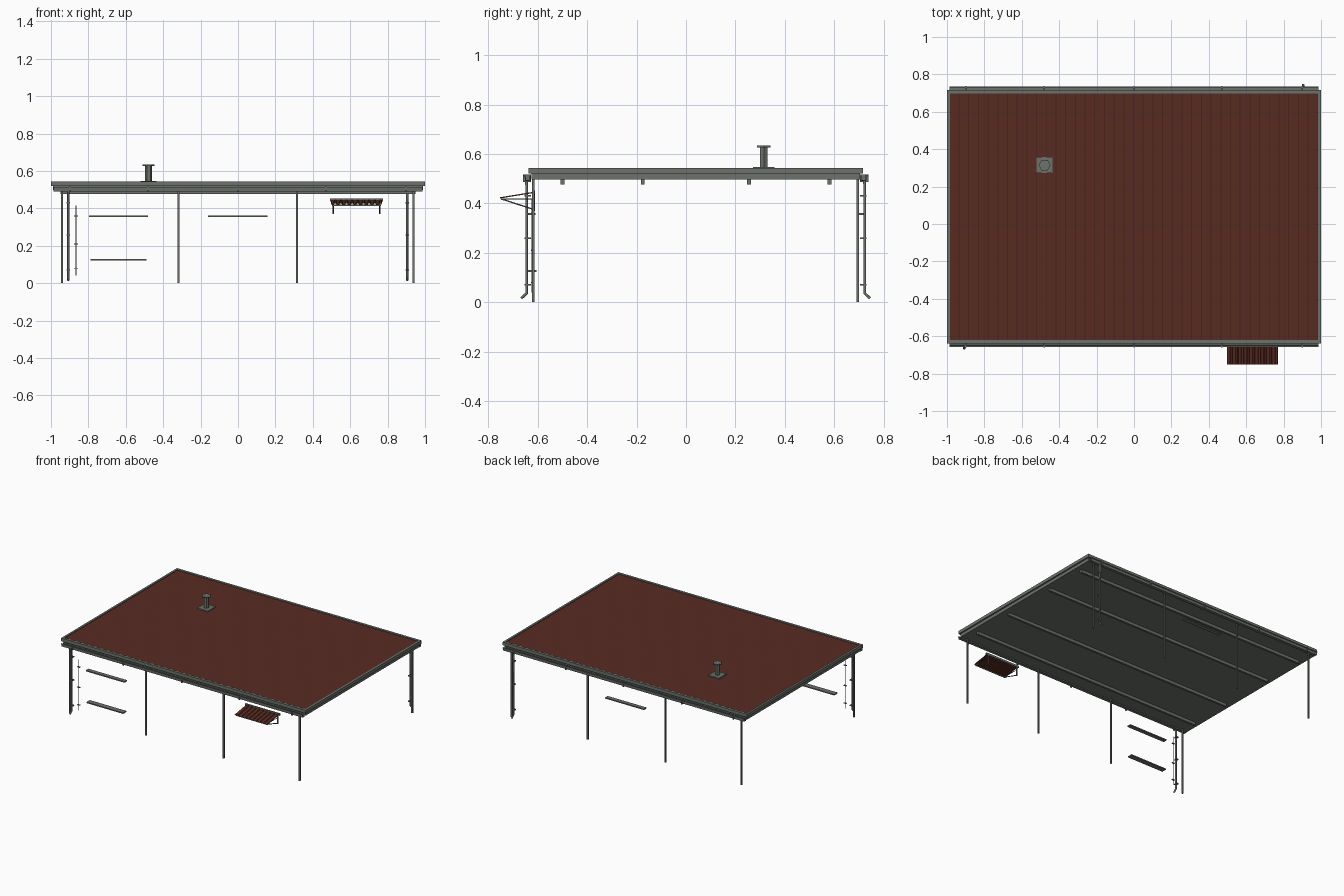
import bpy, bmesh, math
from mathutils import Vector

cube = bpy.data.objects.get("Cube")
if cube:
    bpy.data.objects.remove(cube, do_unlink=True)


def material(name, rgb):
    m = bpy.data.materials.new(name)
    m.use_nodes = True
    m.diffuse_color = (*rgb, 1)
    m.node_tree.nodes["Principled BSDF"].inputs["Base Color"].default_value = (*rgb, 1)
    return m


GREY = material("grey metal", (0.15, 0.17, 0.148))
RED = material("oxide red", (0.098, 0.024, 0.016))


def add_object(name, bm, mat):
    bmesh.ops.recalc_face_normals(bm, faces=bm.faces)
    me = bpy.data.meshes.new(name)
    bm.to_mesh(me)
    bm.free()
    me.materials.append(mat)
    ob = bpy.data.objects.new(name, me)
    bpy.context.collection.objects.link(ob)
    return ob


def box(name, x0, x1, y0, y1, z0, z1, mat=GREY):
    bm = bmesh.new()
    bmesh.ops.create_cube(bm, size=1)
    for v in bm.verts:
        v.co = Vector(((x0, x1)[v.co.x > 0], (y0, y1)[v.co.y > 0], (z0, z1)[v.co.z > 0]))
    return add_object(name, bm, mat)


def tube(name, points, radius, mat=GREY):
    cu = bpy.data.curves.new(name, "CURVE")
    cu.dimensions = "3D"
    cu.bevel_depth = radius
    cu.bevel_resolution = 1
    cu.use_fill_caps = True
    sp = cu.splines.new("POLY")
    sp.points.add(len(points) - 1)
    for p, co in zip(sp.points, points):
        p.co = (*co, 1)
    cu.materials.append(mat)
    ob = bpy.data.objects.new(name, cu)
    bpy.context.collection.objects.link(ob)
    return ob


def cylinder(name, x, y, z0, z1, radius, sides):
    bm = bmesh.new()
    bmesh.ops.create_cone(bm, cap_ends=True, segments=sides, radius1=radius,
                          radius2=radius, depth=z1 - z0)
    ob = add_object(name, bm, GREY)
    # turn so that one corner points along x
    ob.rotation_euler.z = math.pi / 2
    ob.location = (x, y, (z0 + z1) / 2)
    return ob


def ribbed_sheet(name, x0, x1, start, end, ribs, height):
    """Trapezoid-ribbed sheet; start and end are (y, z) of its two edges."""
    bm = bmesh.new()
    pitch = (x1 - x0) / ribs
    rows = []
    for y, z in (start, end):
        row = []
        for i in range(ribs):
            for t, h in ((0, 0), (0.5, 0), (0.6, height), (0.9, height)):
                row.append(bm.verts.new((x0 + (i + t) * pitch, y, z + h)))
        row.append(bm.verts.new((x1, y, z)))
        rows.append(row)
    for i in range(len(rows[0]) - 1):
        bm.faces.new((rows[0][i], rows[0][i + 1], rows[1][i + 1], rows[1][i]))
    return add_object(name, bm, RED)


CY = 0.039            # middle of the building in y
HALF = 0.677          # half depth of the roof
FRONT, BACK = CY - HALF, CY + HALF

# Roof: ceiling slab, raised edge trims and ribbed red sheet
box("roof_slab", -0.99, 0.99, FRONT + 0.012, BACK - 0.012, 0.497, 0.52)
box("roof_deck", -0.985, 0.985, FRONT + 0.015, BACK - 0.015, 0.52, 0.536, RED)
ribbed_sheet("roof_sheet", -0.985, 0.985, (FRONT + 0.015, 0.538), (BACK - 0.015, 0.538), 38, 0.003)
for side, s in (("left", 1), ("right", -1)):
    xs = sorted((s * 0.985, s))
    box(side + "_edge_trim", *xs, FRONT, BACK, 0.521, 0.544)
for side, s in (("front", -1), ("back", 1)):
    ys = sorted((CY + s * (HALF - 0.018), CY + s * HALF))
    box(side + "_edge_trim", -1, 1, *ys, 0.521, 0.544)

# Purlins under the ceiling
for i, y in enumerate((-0.5, -0.175, 0.255, 0.58)):
    box(f"purlin_{i + 1}", -0.95, 0.95, y - 0.008, y + 0.008, 0.476, 0.498)

# Gutters: open channels with a rolled lip
for side, s in (("front", -1), ("back", 1)):
    bm = bmesh.new()
    section = [(0.668, 0.513), (0.668, 0.491), (0.69, 0.491), (0.692, 0.508), (0.696, 0.508),
               (0.696, 0.514), (0.688, 0.514), (0.687, 0.495), (0.672, 0.495), (0.672, 0.513)]
    ends = [[bm.verts.new((x, CY + s * d, z)) for d, z in section] for x in (-0.986, 0.986)]
    n = len(section)
    for i in range(n):
        j = (i + 1) % n
        bm.faces.new((ends[0][i], ends[0][j], ends[1][j], ends[1][i]))
    for end in ends:
        bm.faces.new(end)
    add_object(side + "_gutter", bm, GREY)
    for k, x in enumerate((-0.9, -0.48, 0, 0.47, 0.9)):
        ys = sorted((CY + s * 0.666, CY + s * 0.699))
        box(f"{side}_gutter_bracket_{k + 1}", x - 0.004, x + 0.004, *ys, 0.487, 0.516)

# Posts and the beams joining them
for side, y in (("front", CY - 0.657), ("back", CY + 0.657)):
    for i, x in enumerate((-0.941, -0.318, 0.316, 0.938)):
        box(f"{side}_post_{i + 1}", x - 0.005, x + 0.005, y - 0.005, y + 0.005, 0, 0.498)

# Downpipes at opposite corners, with wall clips
for side, x, s in (("front", -0.908, -1), ("back", 0.904, 1)):
    y = CY + s * 0.684
    tube(side + "_downpipe", [(x, y, 0.495), (x, y, 0.036), (x, y + s * 0.022, 0.016)], 0.0065)
    for k, z in enumerate((0.43, 0.258, 0.07)):
        ys = sorted((y - s * 0.018, y + s * 0.008))
        box(f"{side}_pipe_clip_{k + 1}", x - 0.009, x + 0.009, *ys, z - 0.003, z + 0.003)

# Thin conduit by the front corner
tube("conduit", [(-0.866, -0.624, 0.04), (-0.866, -0.624, 0.415)], 0.0025)
for k, z in enumerate((0.36, 0.21, 0.08)):
    box(f"conduit_clip_{k + 1}", -0.876, -0.856, -0.628, -0.618, z - 0.0025, z + 0.0025)

# Window ledges
for name, x0, x1, y0, y1, z in (("front_upper_ledge", -0.797, -0.48, -0.64, -0.61, 0.357),
                                ("front_lower_ledge", -0.788, -0.488, -0.644, -0.606, 0.126),
                                ("back_ledge", -0.16, 0.157, 0.69, 0.72, 0.357)):
    box(name, x0, x1, y0, y1, z - 0.004, z + 0.004)

# Vent pipe on the roof
VX, VY = -0.478, 0.315
box("vent_base", VX - 0.043, VX + 0.043, VY - 0.043, VY + 0.043, 0.538, 0.547)
cylinder("vent_pipe", VX, VY, 0.54, 0.63, 0.018, 6)
cylinder("vent_cap", VX, VY, 0.627, 0.634, 0.032, 6)

# Awning with side struts
ribbed_sheet("awning_sheet", 0.497, 0.769, (-0.752, 0.42), (-0.616, 0.442), 9, 0.005)
box("awning_flashing", 0.492, 0.775, -0.622, -0.612, 0.437, 0.452)
box("awning_front_rail", 0.502, 0.764, -0.748, -0.742, 0.414, 0.42)
for side, x in (("left", 0.757), ("right", 0.508)):
    tube(side + "_awning_strut", [(x, -0.615, 0.375), (x, -0.748, 0.418)], 0.003)
    tube(side + "_awning_arm", [(x, -0.615, 0.418), (x, -0.748, 0.418)], 0.002)
    box(side + "_awning_plate", x - 0.004, x + 0.004, -0.618, -0.612, 0.37, 0.44)
